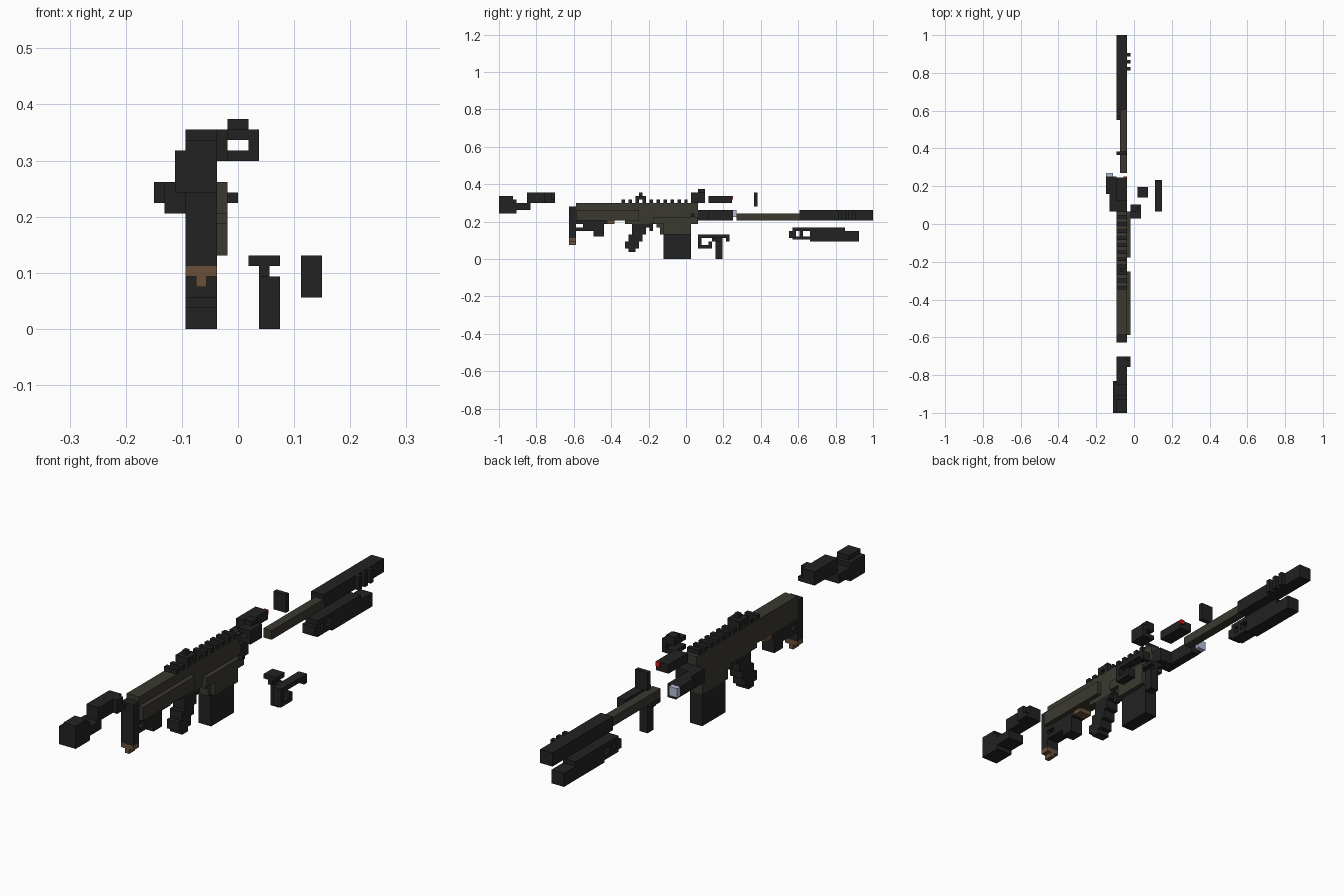
import bpy, bmesh
from mathutils import Matrix, Vector

cube = bpy.data.objects.get("Cube")
if cube:
    bpy.data.objects.remove(cube, do_unlink=True)

UNIT = 2 / 107                      # edge of one grid block
ORIGIN = Vector((-8, -53.5, 0))     # grid corner, in blocks


def material(name, color):
    mat = bpy.data.materials.new(name)
    mat.use_nodes = True
    rgba = (*color, 1)
    mat.diffuse_color = rgba
    bsdf = next(n for n in mat.node_tree.nodes if n.type == 'BSDF_PRINCIPLED')
    bsdf.inputs["Base Color"].default_value = rgba
    bsdf.inputs["Roughness"].default_value = 0.9
    return mat


black = material("black metal", (.016, .016, .016))
olive = material("olive green", (.042, .041, .03))
brown = material("brown leather", (.14, .08, .04))
glass = material("pale lens", (.45, .52, .7))
red = material("red emitter", (.6, .01, .01))


def part(name, mat, *boxes):
    """One object made of blocks, each given as x, y and z spans on the grid."""
    bm = bmesh.new()
    for spans in boxes:
        low = Vector([s[0] for s in spans])
        high = Vector([s[1] for s in spans])
        place = Matrix.Translation(((low + high) / 2 + ORIGIN) * UNIT)
        size = Matrix.Diagonal(((high - low) * UNIT).to_4d())
        size[3][3] = 1
        bmesh.ops.create_cube(bm, size=1, matrix=place @ size)
    mesh = bpy.data.meshes.new(name)
    bm.to_mesh(mesh)
    bm.free()
    mesh.materials.append(mat)
    obj = bpy.data.objects.new(name, mesh)
    bpy.context.scene.collection.objects.link(obj)
    return obj


core = (3, 6)      # width shared by most parts
side = (6, 7)      # raised layer on the +x side

# Receiver and stock
part("receiver", olive,
     (core, (22, 57), (11, 16)),
     (core, (36, 57), (10, 11)),
     (core, (45, 55), (9, 10)))
part("stock_cover", olive, (side, (22, 40), (11, 14)))
part("magazine_well", olive,
     (side, (47, 55), (7, 12)),
     (side, (44, 57), (10, 12)),
     (core, (46, 55), (7, 9)))
part("butt_pad", black, (core, (20, 22), (6, 15)))
part("butt_foot", brown,
     (core, (20, 22), (5, 6)),
     ((4, 5), (20, 22), (4, 5)))
part("stock_underside", black,
     (core, (22, 31), (10, 11)),
     (core, (24, 28), (8, 10)),
     (core, (22, 25), (8, 9)),
     (core, (27, 30), (6.5, 10)))
part("stock_stud", brown, (core, (31, 33), (10, 11)))

# Stepped pistol grip, trigger and magazine
grip_rows = [(2, 3, 37, 39), (3, 5, 36, 40), (5, 7, 37, 41),
             (7, 9, 38, 42), (9, 10, 38, 43)]
part("pistol_grip", black,
     *[(core, (back, front), (low, high)) for low, high, back, front in grip_rows])
part("trigger", black, ((4, 5), (43, 44), (8, 10)))
part("magazine", black, (core, (47, 55), (0, 7)))
part("charging_handle", black, ((7, 8), (55, 56), (12, 13)))

# Top rail with evenly spaced teeth
part("top_rail", black,
     *[(core, (y, y + 1), (16, 17)) for y in range(35, 57, 2)])
part("rear_sight", black,
     (core, (39, 42), (17, 18)),
     ((4, 5), (40, 41), (18, 19)))

# Front of the receiver with the side sight ring
part("front_cap", black, (core, (57, 60), (11, 14)))
part("side_sight", black,
     ((7, 10), (55, 59), (16, 17)),
     ((9, 10), (55, 59), (17, 18)),
     ((7, 10), (55, 59), (18, 19)),
     ((7, 9), (57, 59), (19, 20)))

# Torch and laser
part("torch", black,
     ((1, 3), (57, 67), (11, 14)),
     ((0, 1), (62, 67), (12, 14)))
part("torch_lens", glass, ((0, 2), (67, 68), (12, 14)))
part("laser", black, (core, (60, 66.7), (16, 18)))
part("laser_emitter", red, ((5, 6), (66.7, 67), (17, 18)))

# Barrel, muzzle tube and front post
part("front_post", black, (core, (73, 74), (15, 19)))
part("barrel", olive, ((4, 6), (68, 86), (11, 13)))
part("muzzle_tube", black, (core, (86, 107), (11, 14)))
part("muzzle_ridges", black,
     *[(side, (y, y + 1), (11, 14)) for y in (97, 99, 101)])

# Folded bipod below the muzzle
part("bipod", black,
     (core, (84, 99), (8, 9)),
     (core, (83, 85), (6, 8)),
     (core, (86, 87), (6, 8)),
     (core, (89, 103), (5, 8)),
     (core, (84, 89), (5.5, 6.5)))

# Loose foregrip and side bracket
part("foregrip", black,
     ((9, 12), (61, 64), (6, 7)),
     ((10, 11), (61, 64), (5, 6)),
     ((10, 12), (62, 64), (0, 5)))
bracket = (14, 16)
part("bracket", black,
     (bracket, (57, 66), (6, 7)),
     (bracket, (57, 58), (3, 6)),
     (bracket, (58, 60), (3, 4)),
     (bracket, (60, 61), (3, 5)),
     (bracket, (65, 66), (5, 6)))

# Loose optic behind the stock
part("optic_body", black,
     ((2, 6), (0, 5), (13, 17)),
     (core, (0, 4), (17, 18)),
     ((2, 6), (5, 9), (14, 16)))
part("optic_front", black,
     (core, (8, 16), (17, 19)),
     (core, (8, 13), (16, 17)),
     ((3, 7), (13, 16), (16, 17)),
     (side, (13, 15), (17, 19)))
